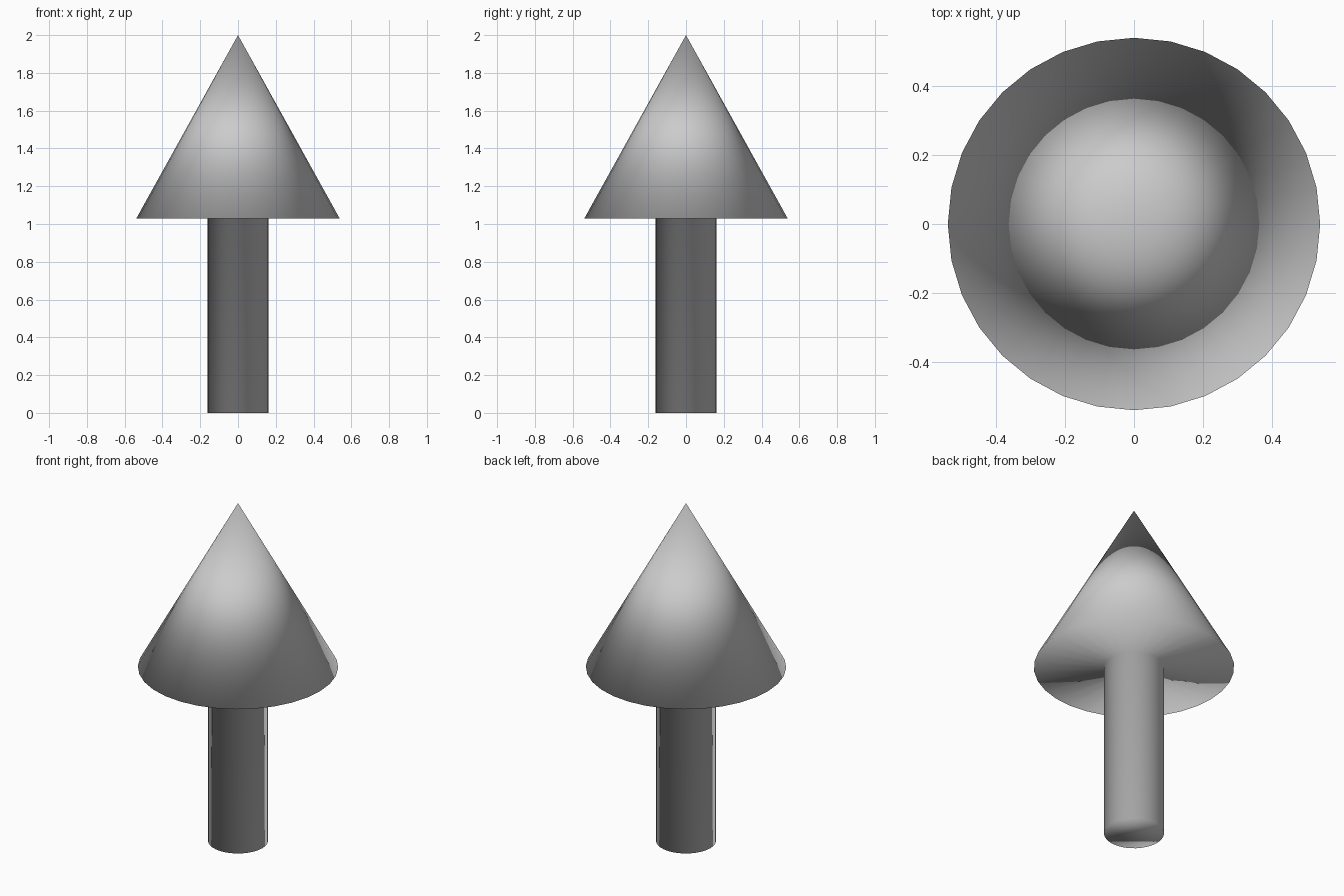
import bpy, bmesh
from math import cos, sin, tau

if "Cube" in bpy.data.objects:
    bpy.data.objects.remove(bpy.data.objects["Cube"])

SIDES = 32
bm = bmesh.new()


def ring(radius, z):
    return [bm.verts.new((radius * cos(tau * i / SIDES), radius * sin(tau * i / SIDES), z))
            for i in range(SIDES)]


# Profile from the foot of the shaft to the rim of the head
rings = [ring(r, z) for r, z in [(0.161, 0), (0.161, 1.03), (0.538, 1.03)]]
tip = bm.verts.new((0, 0, 2))

# Foot cap
bm.faces.new(rings[0][::-1])

# Shaft wall, underside of the head and cone side
for i in range(SIDES):
    j = (i + 1) % SIDES
    for low, high in zip(rings, rings[1:]):
        bm.faces.new((low[i], low[j], high[j], high[i]))
    bm.faces.new((rings[-1][i], rings[-1][j], tip))

# Smooth over every edge, as one continuous skin
for face in bm.faces:
    face.smooth = True
bmesh.ops.recalc_face_normals(bm, faces=bm.faces)

mesh = bpy.data.meshes.new("arrow")
bm.to_mesh(mesh)
bm.free()
bpy.context.collection.objects.link(bpy.data.objects.new("arrow", mesh))
